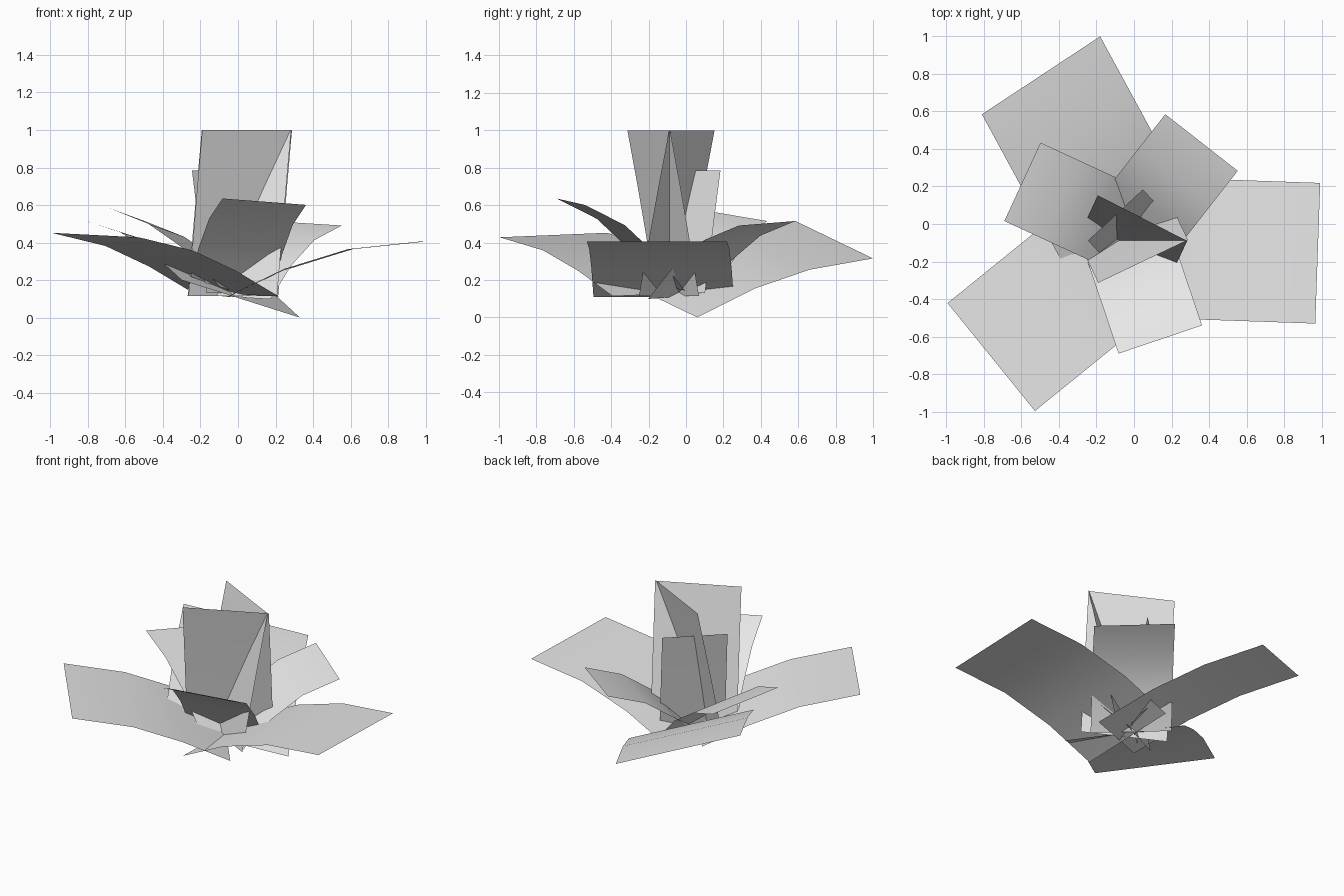
import bpy
import math
from mathutils import Vector

cube = bpy.data.objects.get("Cube")
if cube:
    bpy.data.objects.remove(cube, do_unlink=True)

# One plain grey for the whole plant
grey = bpy.data.materials.new("leaf_grey")
grey.use_nodes = True
grey.diffuse_color = (0.8, 0.8, 0.8, 1)
grey.node_tree.nodes["Principled BSDF"].inputs["Base Color"].default_value = (0.8, 0.8, 0.8, 1)


def leaf(name, root, angle, width, profile, roll=0.0, turn=0.0):
    """Bent leaf strip; profile holds (distance outward, height) from root to tip.
    roll lifts the left edge and lowers the right; turn skews the cross direction."""
    a, b = math.radians(angle), math.radians(angle + turn)
    out = Vector((math.cos(a), math.sin(a), 0))
    side = Vector((-math.sin(b), math.cos(b), 0)) * width / 2 + Vector((0, 0, roll))
    verts = []
    for distance, height in profile:
        centre = Vector((root[0], root[1], height)) + out * distance
        verts += [centre - side, centre + side]
    faces = [(i, i + 2, i + 3, i + 1) for i in range(0, len(verts) - 2, 2)]
    mesh = bpy.data.meshes.new(name)
    mesh.from_pydata(verts, [], faces)
    mesh.materials.append(grey)
    mesh.shade_smooth()
    obj = bpy.data.objects.new(name, mesh)
    bpy.context.collection.objects.link(obj)


# Wide outer leaves
leaf("outer_leaf_left", (-0.05, -0.12), -2, 0.75,
     [(0, 0.11), (0.31, 0.26), (0.65, 0.365), (1.03, 0.405)])
leaf("outer_leaf_front", (-0.015, -0.105), 219, 0.74,
     [(0, 0.125), (0.29, 0.26), (0.59, 0.37), (0.96, 0.44)], roll=-0.012)
leaf("outer_leaf_back", (0.015, -0.148), 118.5, 0.755,
     [(0, 0.1), (0.353, 0.255), (0.685, 0.355), (1.07, 0.415)], roll=0.1, turn=4.9)

# Middle leaves, steeper and narrower
leaf("middle_leaf_right", (0, -0.05), 155.2, 0.46,
     [(0, 0.13), (0.2, 0.325), (0.42, 0.465), (0.655, 0.55)], roll=0.035)
leaf("middle_leaf_back", (-0.02, -0.052), 52, 0.49,
     [(0, 0.11), (0.18, 0.29), (0.38, 0.425), (0.617, 0.503)], roll=0.012)
leaf("middle_leaf_front", (-0.04, -0.08), -71.4, 0.47,
     [(0, 0.16), (0.16, 0.35), (0.34, 0.51), (0.565, 0.618)], roll=-0.017)

# Upright heart leaves
leaf("heart_leaf_front", (-0.025, -0.045), -64.5, 0.53,
     [(0, 0.115), (0.055, 0.41), (0.11, 0.7), (0.171, 1.0)])
leaf("heart_leaf_back", (-0.03, -0.13), 65, 0.535,
     [(0, 0.115), (0.057, 0.41), (0.115, 0.7), (0.178, 1.0)], turn=-2)
leaf("heart_leaf_short", (-0.022, -0.035), 133, 0.4,
     [(0, 0.13), (0.038, 0.35), (0.075, 0.57), (0.113, 0.785)])
